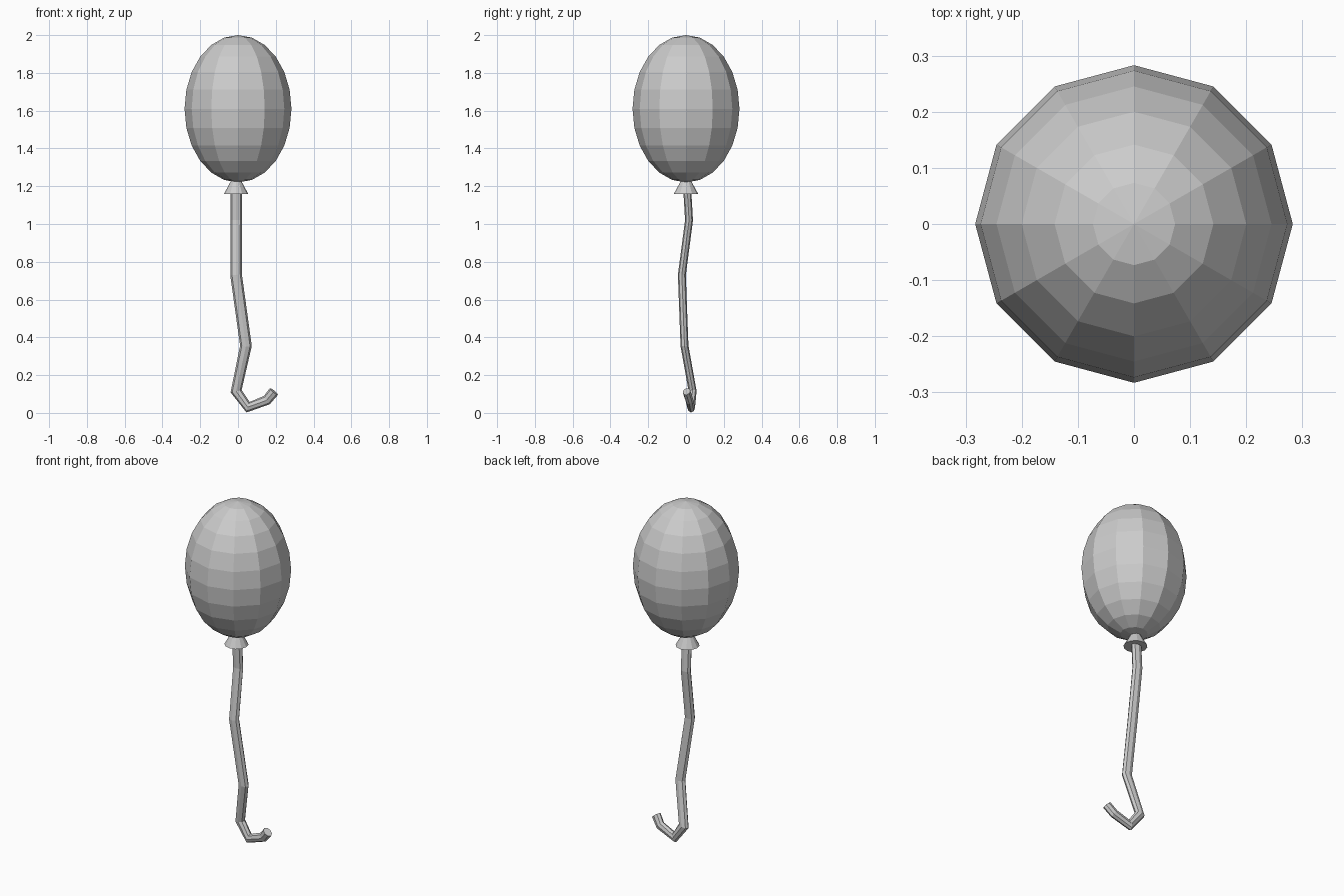
import bpy, bmesh, math
from mathutils import Vector

if "Cube" in bpy.data.objects:
    bpy.data.objects.remove(bpy.data.objects["Cube"])

# Balloon: stretched 12-sided ball
bpy.ops.mesh.primitive_uv_sphere_add(segments=12, ring_count=12, radius=1, location=(0, 0, 1.61))
balloon = bpy.context.object
balloon.name = "balloon"
balloon.scale = (0.283, 0.283, 0.39)

# Knot: small flared cone under the balloon
bpy.ops.mesh.primitive_cone_add(vertices=12, radius1=0.064, radius2=0.026, depth=0.07,
                                location=(-0.01, 0, 1.195))
bpy.context.object.name = "knot"

# String: flattened tube swept along a bent path, thin in y
path = [Vector(p) for p in [
    (-0.01, 0.006, 1.19), (-0.01, 0.016, 1.02), (-0.01, -0.022, 0.73),
    (0.042, -0.008, 0.355), (-0.01, 0.035, 0.115), (0.053, 0.027, 0.03),
    (0.153, 0.018, 0.068), (0.19, 0.003, 0.113)]]
widths = [0.031, 0.031, 0.031, 0.031, 0.030, 0.029, 0.027, 0.028]
SIDES = 8
bm = bmesh.new()
rings = []
for i, p in enumerate(path):
    t = Vector((0, 0, 0))
    if i > 0:
        t += (p - path[i - 1]).normalized()
    if i < len(path) - 1:
        t += (path[i + 1] - p).normalized()
    t.normalize()
    wide = t.cross(Vector((0, 1, 0))).normalized()
    thin = wide.cross(t).normalized()
    rings.append([bm.verts.new(p + wide * widths[i] * math.cos(a) + thin * 0.021 * math.sin(a))
                  for a in (2 * math.pi * k / SIDES for k in range(SIDES))])
for a, b in zip(rings, rings[1:]):
    for k in range(SIDES):
        n = (k + 1) % SIDES
        bm.faces.new((a[k], a[n], b[n], b[k]))
bm.faces.new(rings[0])
bm.faces.new(rings[-1])
bmesh.ops.recalc_face_normals(bm, faces=bm.faces)
mesh = bpy.data.meshes.new("string")
bm.to_mesh(mesh)
bm.free()
bpy.context.collection.objects.link(bpy.data.objects.new("string", mesh))
